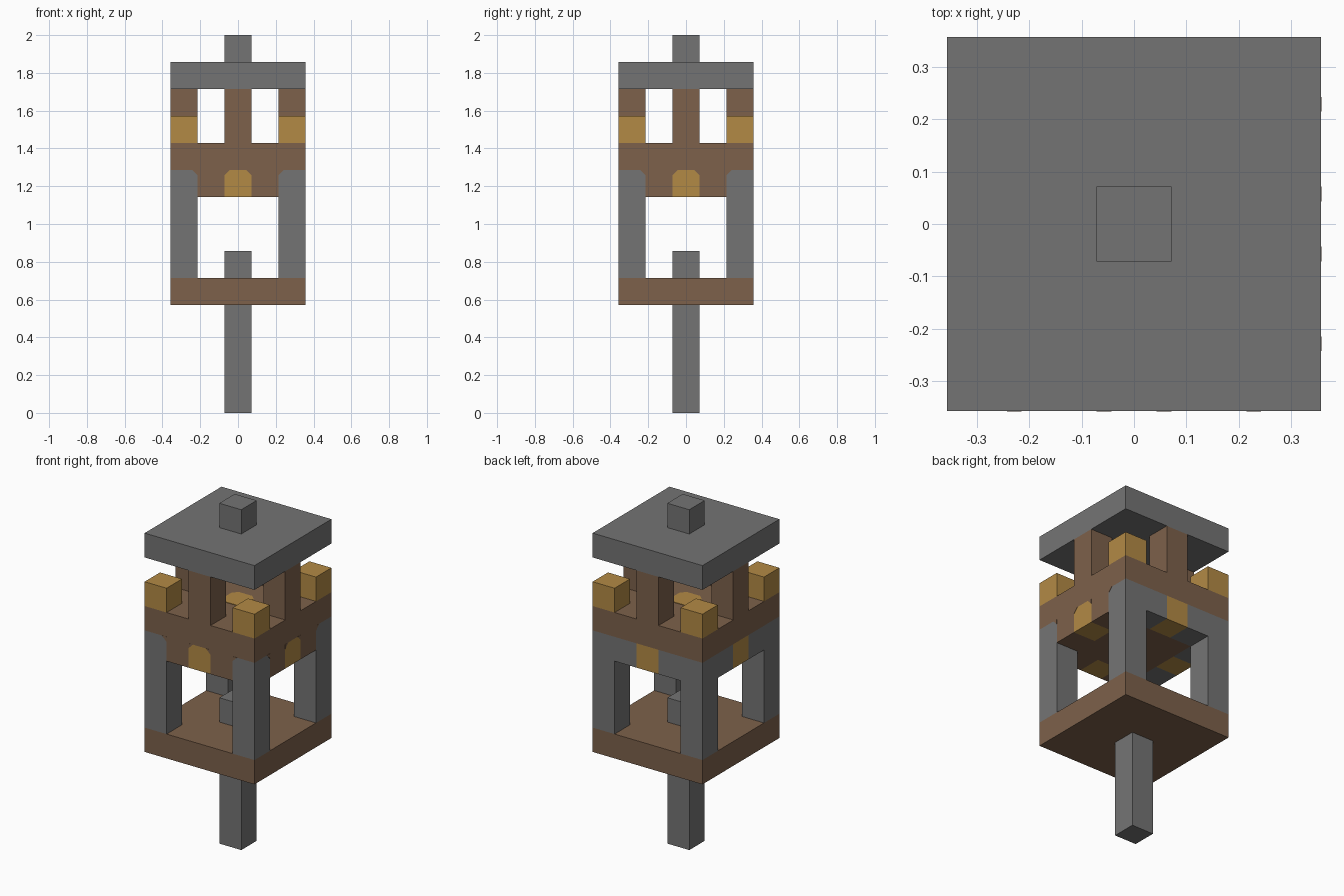
import bpy, bmesh, math
from mathutils import Matrix, Vector

cube = bpy.data.objects.get("Cube")
if cube:
    bpy.data.objects.remove(cube, do_unlink=True)

U = 2 / 14  # one building block


def material(name, rgb):
    m = bpy.data.materials.new(name)
    m.use_nodes = True
    m.diffuse_color = (*rgb, 1)
    m.node_tree.nodes["Principled BSDF"].inputs["Base Color"].default_value = (*rgb, 1)
    return m


STONE = material("stone grey", (0.175, 0.175, 0.175))
WOOD = material("wood brown", (0.205, 0.12, 0.07))
GOLD = material("lamp gold", (0.45, 0.255, 0.06))


def finish(name, bm, mat):
    bmesh.ops.recalc_face_normals(bm, faces=bm.faces)
    mesh = bpy.data.meshes.new(name)
    bm.to_mesh(mesh)
    bm.free()
    mesh.materials.append(mat)
    obj = bpy.data.objects.new(name, mesh)
    bpy.context.collection.objects.link(obj)
    return obj


def box(name, mat, x, y, z, sx=1, sy=1, sz=1):
    """Box in block units: centre x, y, base z and size."""
    bm = bmesh.new()
    bmesh.ops.create_cube(bm, size=1)
    bmesh.ops.scale(bm, vec=(sx * U, sy * U, sz * U), verts=bm.verts)
    bmesh.ops.translate(bm, vec=(x * U, y * U, (z + sz / 2) * U), verts=bm.verts)
    return finish(name, bm, mat)


# Pole, lower platform and the stub on it
box("pole", STONE, 0, 0, 0, sz=4)
box("lower_platform", WOOD, 0, 0, 4, 5, 5)
box("inner_stub", STONE, 0, 0, 5)

# Corner legs and the lamps above them
for x in (-2, 2):
    for y in (-2, 2):
        box("corner_leg", STONE, x, y, 5, sz=4)
        box("corner_lamp", GOLD, x, y, 10)

# Ceiling, with a beam ring of lamps and infill around it
box("ceiling", WOOD, 0, 0, 8, 3, 3)
for side in (-1, 1):
    box("beam_lamp", GOLD, 0, 2 * side, 8)
    box("beam_lamp", GOLD, 2 * side, 0, 8)
    for s in (-1, 1):
        box("beam_infill", WOOD if side < 0 else STONE, s, 2 * side, 8)
        box("beam_infill", WOOD if side > 0 else STONE, 2 * side, s, 8)


# Small wooden corner pieces softening the lamp and leg tops
def corner_trim(angle, x, direction):
    bm = bmesh.new()
    cut = 0.2 * U
    front = [Vector((x * U, -2.5 * U - 0.001, 9 * U)),
             Vector((x * U + direction * cut, -2.5 * U - 0.001, 9 * U)),
             Vector((x * U, -2.5 * U - 0.001, 9 * U - cut))]
    face = bm.faces.new([bm.verts.new(p) for p in front])
    new = bmesh.ops.extrude_face_region(bm, geom=[face])["geom"]
    bmesh.ops.translate(bm, vec=(0, 0.002, 0),
                        verts=[v for v in new if isinstance(v, bmesh.types.BMVert)])
    bmesh.ops.rotate(bm, matrix=Matrix.Rotation(angle, 3, "Z"), verts=bm.verts)
    finish("corner_trim", bm, WOOD)


for angle in (0, math.pi / 2):
    for s in (-1, 1):
        corner_trim(angle, 0.5 * s, -s)
        corner_trim(angle, 1.5 * s, s)

# Upper floor with its inlaid tile
box("upper_floor", WOOD, 0, 0, 9, 5, 5)
tile = box("floor_tile", GOLD, 0, 0, 10, 1, 1, 0.02)
bm = bmesh.new()
bm.from_mesh(tile.data)
upright = [e for e in bm.edges if abs(e.verts[0].co.z - e.verts[1].co.z) > 0.001]
bmesh.ops.bevel(bm, geom=upright, offset=0.2 * U, segments=1, affect="EDGES")
bm.to_mesh(tile.data)
bm.free()

# Roof posts, roof and finial
for x, y in ((0, -2), (0, 2), (-2, 0), (2, 0)):
    box("roof_post", WOOD, x, y, 10, sz=2)
box("roof", STONE, 0, 0, 12, 5, 5)
box("finial", STONE, 0, 0, 13)
